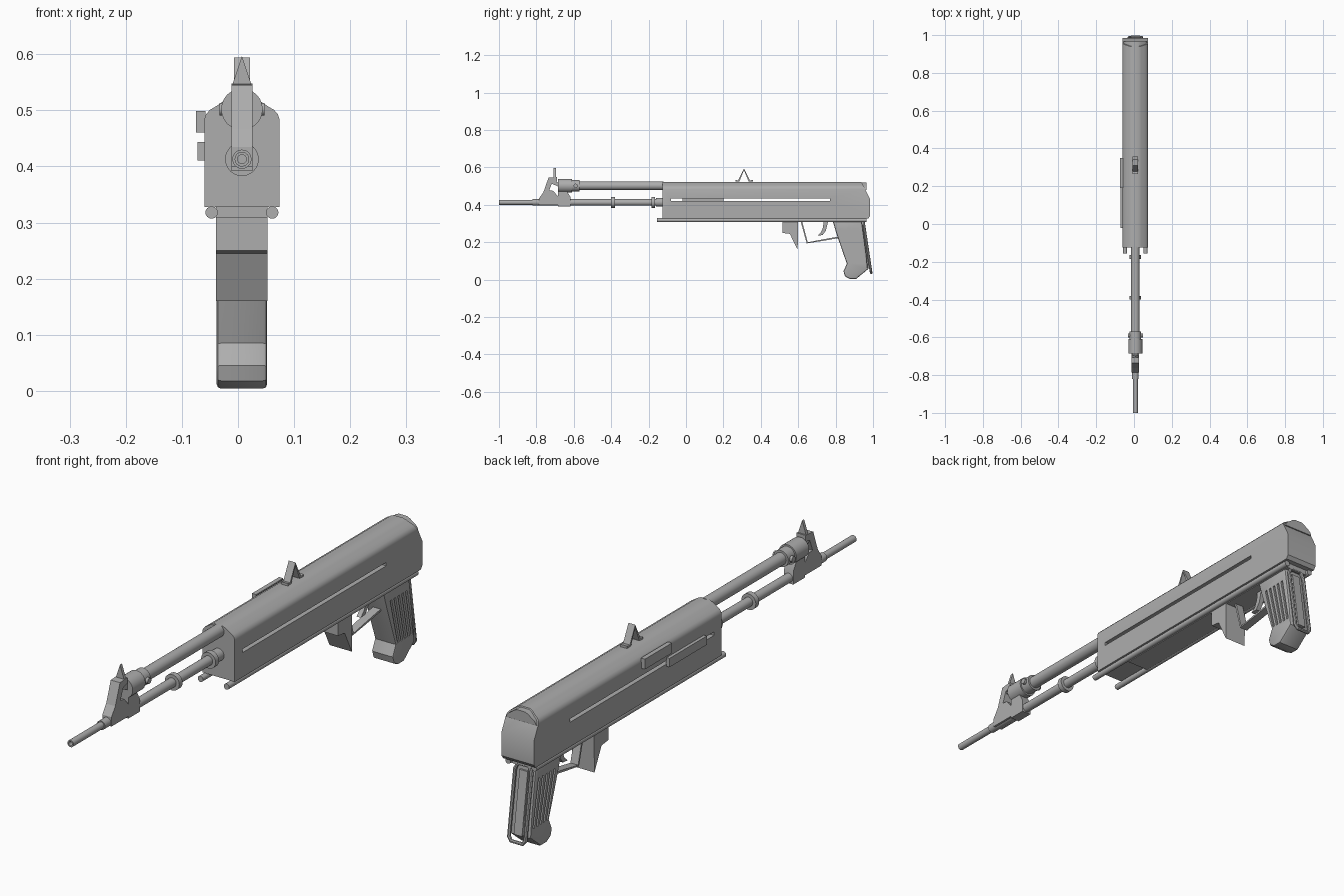
import bpy, bmesh, math
from mathutils import Vector, Matrix

cube = bpy.data.objects.get("Cube")
if cube:
    bpy.data.objects.remove(cube, do_unlink=True)

steel = bpy.data.materials.new("grey_steel")
steel.use_nodes = True
GREY = (0.42, 0.42, 0.42, 1)
steel.diffuse_color = GREY
steel.node_tree.nodes["Principled BSDF"].inputs["Base Color"].default_value = GREY

CX = 0.007          # centre line
BARREL_Z = 0.413
TUBE_Z = 0.502
parts = []


def finish(name, bm):
    bmesh.ops.remove_doubles(bm, verts=bm.verts, dist=1e-5)
    bmesh.ops.recalc_face_normals(bm, faces=bm.faces)
    mesh = bpy.data.meshes.new(name)
    bm.to_mesh(mesh)
    bm.free()
    mesh.materials.append(steel)
    obj = bpy.data.objects.new(name, mesh)
    bpy.context.scene.collection.objects.link(obj)
    parts.append(obj)
    return obj


def extrude(bm, points, offset):
    face = bm.faces.new([bm.verts.new(p) for p in points])
    new = bmesh.ops.extrude_face_region(bm, geom=[face])["geom"]
    bmesh.ops.translate(bm, vec=offset, verts=[v for v in new if isinstance(v, bmesh.types.BMVert)])


def side_prism(name, outline, half, bevel=0):
    """Extrude a (y, z) outline across the centre line."""
    bm = bmesh.new()
    extrude(bm, [(CX - half, y, z) for y, z in outline], (2 * half, 0, 0))
    if bevel:
        rims = [e for e in bm.edges if abs(e.verts[0].co.x - e.verts[1].co.x) < 1e-5]
        bmesh.ops.bevel(bm, geom=rims, offset=bevel, segments=2, affect='EDGES', profile=0.5)
    return finish(name, bm)


def strip(name, path, thick, half):
    """Bent sheet following a (y, z) path."""
    pts = [Vector(p) for p in path]
    left, right = [], []
    for i, p in enumerate(pts):
        d = (pts[min(i + 1, len(pts) - 1)] - pts[max(i - 1, 0)]).normalized()
        n = Vector((-d.y, d.x)) * thick / 2
        left.append(p + n)
        right.append(p - n)
    return side_prism(name, left + right[::-1], half)


def box(name, x0, x1, y0, y1, z0, z1):
    bm = bmesh.new()
    extrude(bm, [(x0, y0, z0), (x1, y0, z0), (x1, y1, z0), (x0, y1, z0)], (0, 0, z1 - z0))
    return finish(name, bm)


def lathe(name, profile, x, z, sides=24):
    """Revolve (y, radius) pairs around an axis along y."""
    bm = bmesh.new()
    rings = []
    for y, r in profile:
        angles = [2 * math.pi * i / sides for i in range(sides)]
        rings.append([bm.verts.new((x + r * math.cos(a), y, z + r * math.sin(a))) for a in angles])
    for a, b in zip(rings, rings[1:]):
        for i in range(sides):
            j = (i + 1) % sides
            bm.faces.new((a[i], a[j], b[j], b[i]))
    return finish(name, bm)


def rod(name, y0, y1, r, x, z):
    return lathe(name, [(y0, 0), (y0, r), (y1, r), (y1, 0)], x, z)


def cut(target, cutter):
    mod = target.modifiers.new("cut", 'BOOLEAN')
    mod.object, mod.operation, mod.solver = cutter, 'DIFFERENCE', 'EXACT'
    bpy.context.view_layer.objects.active = target
    bpy.ops.object.modifier_apply(modifier=mod.name)
    parts.remove(cutter)
    bpy.data.objects.remove(cutter, do_unlink=True)


# Receiver: rounded section, rear end trimmed by slanted planes
half = [(0.067, 0.328), (0.067, 0.484), (0.064, 0.493), (0.057, 0.501),
        (0.045, 0.508), (0.032, 0.517), (0.018, 0.523)]
section = [(CX + x, z) for x, z in half] + [(CX - x, z) for x, z in reversed(half)]
bm = bmesh.new()
extrude(bm, [(x, -0.125, z) for x, z in section], (0, 1.11, 0))
for y, z, ny, nz in ((0.95, 0.5, 0.9, 0.45), (0.975, 0.328, 0.8, -0.6)):
    bmesh.ops.bisect_plane(bm, geom=bm.verts[:] + bm.edges[:] + bm.faces[:],
                           plane_co=(0, y, z), plane_no=(0, ny, nz), clear_outer=True)
    bmesh.ops.holes_fill(bm, edges=[e for e in bm.edges if e.is_boundary])
receiver = finish("receiver", bm)
cut(receiver, box("slot_cutter", -0.2, 0.2, -0.08, 0.77, 0.42, 0.433))

# Raised rear cap on the receiver's top
bm = bmesh.new()
extrude(bm, [(CX + (x - CX) * 0.93, 0.9, z - 0.004) for x, z in section if z > 0.48], (0, 0.065, 0))
finish("rear_cap", bm)

# Side plates on the right
box("upper_side_plate", -0.075, -0.058, 0.19, 0.35, 0.461, 0.499)
box("lower_side_plate", -0.072, -0.058, -0.02, 0.2, 0.411, 0.444)

# Under rails and floor
for side, name in ((-1, "right_rail"), (1, "left_rail")):
    rod(name, -0.155, 0.965, 0.011, CX + side * 0.054, 0.318)
box("floor_plate", CX - 0.046, CX + 0.046, 0.03, 0.955, 0.308, 0.33)

# Barrel with bored muzzle, and its collars
lathe("barrel", [(-0.95, 0), (-0.95, 0.008), (-1, 0.008), (-1, 0.013), (-0.82, 0.013),
                 (-0.82, 0.017), (-0.6, 0.017), (-0.12, 0.018), (-0.12, 0)], CX, BARREL_Z)
for i, y in enumerate((-0.39, -0.175)):
    rod("barrel_collar_%d" % (i + 1), y - 0.01, y + 0.01, 0.03, CX, BARREL_Z)
rod("barrel_shoulder", -0.16, -0.12, 0.023, CX, BARREL_Z)

# Gas tube, sleeve and pin
rod("gas_tube", -0.6, -0.12, 0.023, CX, TUBE_Z)
lathe("gas_sleeve", [(-0.685, 0), (-0.685, 0.037), (-0.61, 0.037), (-0.61, 0.031),
                     (-0.57, 0.031), (-0.57, 0)], CX, TUBE_Z)
pin = rod("sleeve_pin", -0.04, 0.04, 0.011, 0, 0)
pin.data.transform(Matrix.Translation((CX, -0.59, TUBE_Z)) @ Matrix.Rotation(math.pi / 2, 4, 'Z'))
side_prism("gas_block", [(-0.685, 0.392), (-0.617, 0.392), (-0.617, 0.44),
                         (-0.64, 0.48), (-0.685, 0.48)], 0.019)

# Front sight: base, leaning post, brace and spike
side_prism("front_sight_base", [(-0.785, 0.4), (-0.68, 0.4), (-0.68, 0.44), (-0.71, 0.475),
                                (-0.755, 0.478), (-0.785, 0.435)], 0.019)
side_prism("front_sight_post", [(-0.765, 0.46), (-0.735, 0.545), (-0.69, 0.548),
                                (-0.69, 0.525), (-0.715, 0.52), (-0.738, 0.46)], 0.019)
strip("front_sight_brace", [(-0.72, 0.525), (-0.675, 0.505)], 0.02, 0.015)
bm = bmesh.new()
extrude(bm, [(CX - 0.019, -0.708, 0.54), (CX + 0.019, -0.708, 0.54), (CX, -0.708, 0.597)], (0, 0.012, 0))
finish("front_sight_spike", bm)

# Rear sight: folded strip with feet
strip("rear_sight", [(0.265, 0.528), (0.282, 0.528), (0.31, 0.59), (0.338, 0.528), (0.358, 0.528)],
      0.009, 0.014)

# Magazine well
side_prism("magazine_well", [(0.515, 0.312), (0.515, 0.25), (0.555, 0.245), (0.597, 0.16),
                             (0.6, 0.312)], 0.046)

# Trigger and guard
strip("trigger_guard", [(0.617, 0.312), (0.648, 0.197), (0.73, 0.211), (0.815, 0.226)], 0.008, 0.016)
side_prism("trigger", [(0.735, 0.312), (0.76, 0.312), (0.748, 0.262), (0.73, 0.238),
                       (0.703, 0.236), (0.722, 0.254), (0.733, 0.28)], 0.009)

# Grip with slanted grooves cut in both sides
grip = side_prism("grip", [(0.785, 0.312), (0.8, 0.26), (0.832, 0.165), (0.86, 0.085), (0.842, 0.045),
                           (0.85, 0.018), (0.875, 0.004), (0.91, 0.004), (0.972, 0.055),
                           (0.965, 0.13), (0.94, 0.312)], 0.045, 0.008)
bm = bmesh.new()
for side in (-1, 1):
    for i in range(5):
        place = (Matrix.Translation((CX + side * 0.045, 0.852 + i * 0.0215, 0.175))
                 @ Matrix.Rotation(0.25 - i * 0.015, 4, 'X'))
        bmesh.ops.create_cube(bm, size=1, matrix=place @ Matrix.Diagonal((0.014, 0.009, 0.18, 1)))
cut(grip, finish("groove_cutter", bm))
side_prism("grip_spine", [(0.935, 0.29), (0.95, 0.29), (0.984, 0.06), (0.955, 0.06)], 0.017)

# Wire frame behind the grip
curve = bpy.data.curves.new("grip_frame", 'CURVE')
curve.dimensions, curve.bevel_depth, curve.bevel_resolution = '3D', 0.007, 2
spline = curve.splines.new('POLY')
corners = [(-0.024, 0.312), (-0.034, 0.29), (-0.034, 0.05), (-0.024, 0.036)]
loop = corners + [(-x, z) for x, z in reversed(corners)]
spline.points.add(len(loop) - 1)
for point, (x, z) in zip(spline.points, loop):
    point.co = (CX + x, 0.99 - (z - 0.036) * 0.15, z, 1)
spline.use_cyclic_u = True
curve.materials.append(steel)
frame = bpy.data.objects.new("grip_frame", curve)
bpy.context.scene.collection.objects.link(frame)
bpy.ops.object.select_all(action='DESELECT')
frame.select_set(True)
bpy.context.view_layer.objects.active = frame
bpy.ops.object.convert(target='MESH')
parts.append(bpy.context.view_layer.objects.active)

# Smooth round parts, keep edges crisp
for obj in parts:
    obj.select_set(True)
bpy.ops.object.shade_smooth_by_angle(angle=math.radians(30))
